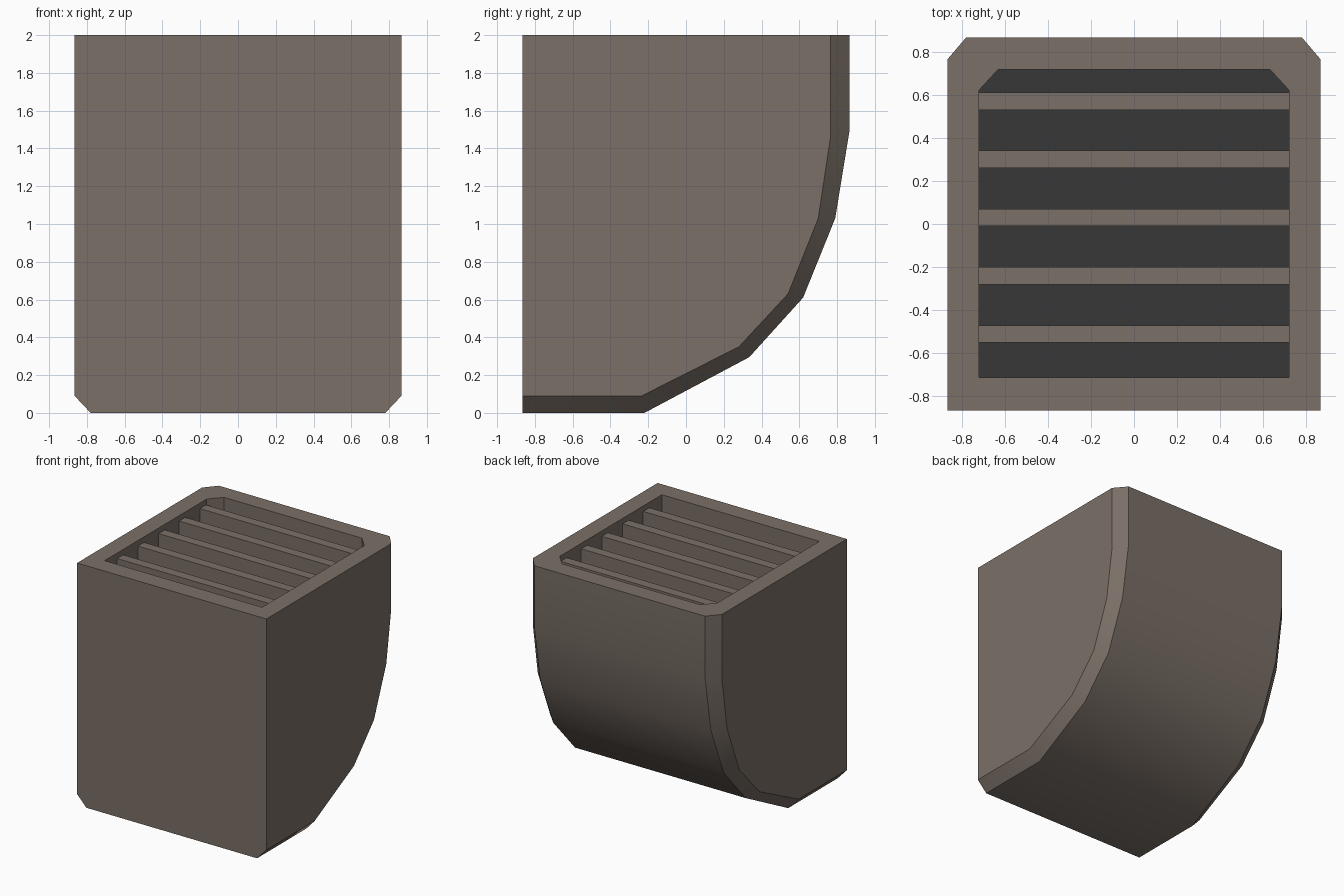
import bpy, bmesh, math

if "Cube" in bpy.data.objects:
    bpy.data.objects.remove(bpy.data.objects["Cube"])

W, C = 0.865, 0.78           # half width, half width inside the chamfer
FRONT, TOP, FLOOR = -0.865, 2.0, 1.8


def material(name, rgb):
    m = bpy.data.materials.new(name)
    m.diffuse_color = (*rgb, 1)
    m.use_nodes = True
    m.node_tree.nodes["Principled BSDF"].inputs["Base Color"].default_value = m.diffuse_color
    return m


brown = material("warm_grey_brown", (0.195, 0.16, 0.135))
dark = material("dark_grey", (0.038, 0.038, 0.038))

# Curved side profile (y, z): full outline and the one inside the chamfer
outer = [(FRONT, 0), (-0.22, 0), (0.335, 0.295), (0.62, 0.61),
         (0.79, 1.03), (0.865, 1.49), (0.865, TOP)]
inner = [(FRONT, 0.09), (-0.235, 0.09), (0.28, 0.35), (0.54, 0.63),
         (0.70, 1.03), (0.765, 1.46), (0.765, TOP)]

# Housing shell: chamfered belly, sides, front
bm = bmesh.new()
rings = [[bm.verts.new((x, y, z)) for y, z in prof]
         for x, prof in ((-W, inner), (-C, outer), (C, outer), (W, inner))]


def bridge(a, b, closed=False):
    n = len(a)
    for i in range(n if closed else n - 1):
        j = (i + 1) % n
        bm.faces.new((a[i], a[j], b[j], b[i]))


for a, b in zip(rings, rings[1:]):
    bridge(a, b)
tl = bm.verts.new((-W, FRONT, TOP))
tr = bm.verts.new((W, FRONT, TOP))
bm.faces.new(rings[0] + [tl])
bm.faces.new(rings[3] + [tr])
bm.faces.new([tl] + [r[0] for r in rings] + [tr])

# Top rim, cavity walls and dark cavity floor
rim = [tl, tr] + [r[-1] for r in reversed(rings)]
hole = [(-0.72, -0.713), (0.72, -0.713), (0.72, 0.62),
        (0.63, 0.718), (-0.63, 0.718), (-0.72, 0.62)]
lip = [bm.verts.new((x, y, TOP)) for x, y in hole]
base = [bm.verts.new((x, y, FLOOR)) for x, y in hole]
bridge(rim, lip, True)
bridge(lip, base, True)
bm.faces.new(base).material_index = 1
bmesh.ops.recalc_face_normals(bm, faces=bm.faces)

mesh = bpy.data.meshes.new("housing")
bm.to_mesh(mesh)
bm.free()
mesh.materials.append(brown)
mesh.materials.append(dark)
housing = bpy.data.objects.new("housing", mesh)
bpy.context.collection.objects.link(housing)
bpy.context.view_layer.objects.active = housing
housing.select_set(True)
bpy.ops.object.shade_smooth_by_angle(angle=math.radians(32))
housing.select_set(False)

# Five grille slats just below the rim
for i in range(5):
    bpy.ops.mesh.primitive_cube_add(size=1, location=(0, 0.57 - 0.27 * i, (1.955 + FLOOR) / 2))
    slat = bpy.context.object
    slat.name = f"grille_slat_{i + 1}"
    slat.scale = (1.44, 0.08, 1.955 - FLOOR)
    slat.data.materials.append(brown)
